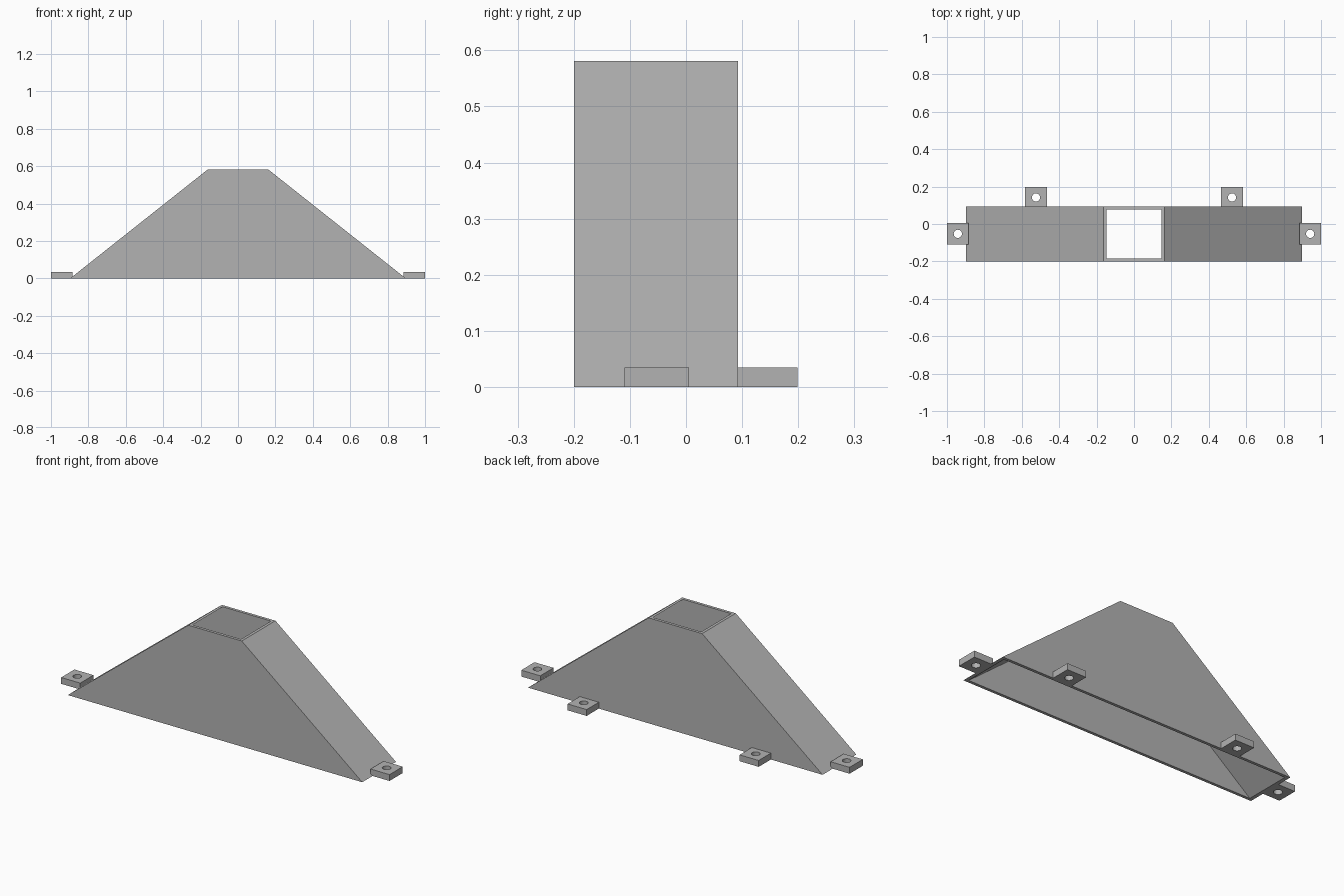
import bpy, bmesh, math

cube = bpy.data.objects.get("Cube")
if cube:
    bpy.data.objects.remove(cube)

# Single grey material
grey = bpy.data.materials.new("plain grey")
grey.use_nodes = True
colour = (0.45, 0.45, 0.45, 1)
grey.diffuse_color = colour
grey.node_tree.nodes["Principled BSDF"].inputs["Base Color"].default_value = colour


def ring_solid(name, loops):
    """Closed tube: each loop is joined to the next and the last to the first."""
    bm = bmesh.new()
    rings = [[bm.verts.new(p) for p in loop] for loop in loops]
    for a, b in zip(rings, rings[1:] + rings[:1]):
        for i in range(len(a)):
            j = (i + 1) % len(a)
            bm.faces.new((a[i], a[j], b[j], b[i]))
    bmesh.ops.recalc_face_normals(bm, faces=bm.faces)
    mesh = bpy.data.meshes.new(name)
    bm.to_mesh(mesh)
    bm.free()
    mesh.materials.append(grey)
    obj = bpy.data.objects.new(name, mesh)
    bpy.context.collection.objects.link(obj)
    return obj


def rect(x, y0, y1, z):
    return [(-x, y0, z), (x, y0, z), (x, y1, z), (-x, y1, z)]


# Hollow tapered hood, open at the top and bottom
HEIGHT, FRONT, BACK, WALL = 0.581, -0.2, 0.093, 0.016
ring_solid("hood", [
    rect(0.897, FRONT, BACK, 0),
    rect(0.163, FRONT, BACK, HEIGHT),
    rect(0.147, FRONT + WALL, BACK - WALL, HEIGHT),
    rect(0.877, FRONT + WALL, BACK - WALL, 0),
])


# Square mounting tabs with a round screw hole
def tab(name, cx, cy, hx, hy, hole_y, thick=0.035, radius=0.022, sides=24):
    outer, hole = [], []
    for i in range(sides):
        a = 2 * math.pi * i / sides
        c, s = math.cos(a), math.sin(a)
        m = max(abs(c), abs(s))
        outer.append((cx + hx * c / m, cy + hy * s / m))
        hole.append((cx + radius * c, hole_y + radius * s))
    ring_solid(name, [[(x, y, z) for x, y in pts] for pts, z in
                      ((outer, 0), (outer, thick), (hole, thick), (hole, 0))])


for side, sx in (("left", 1), ("right", -1)):
    tab(side + "_end_tab", sx * 0.942, -0.0525, 0.058, 0.0575, -0.0525)
    tab(side + "_back_tab", sx * 0.524, 0.1445, 0.058, 0.0545, 0.142)
